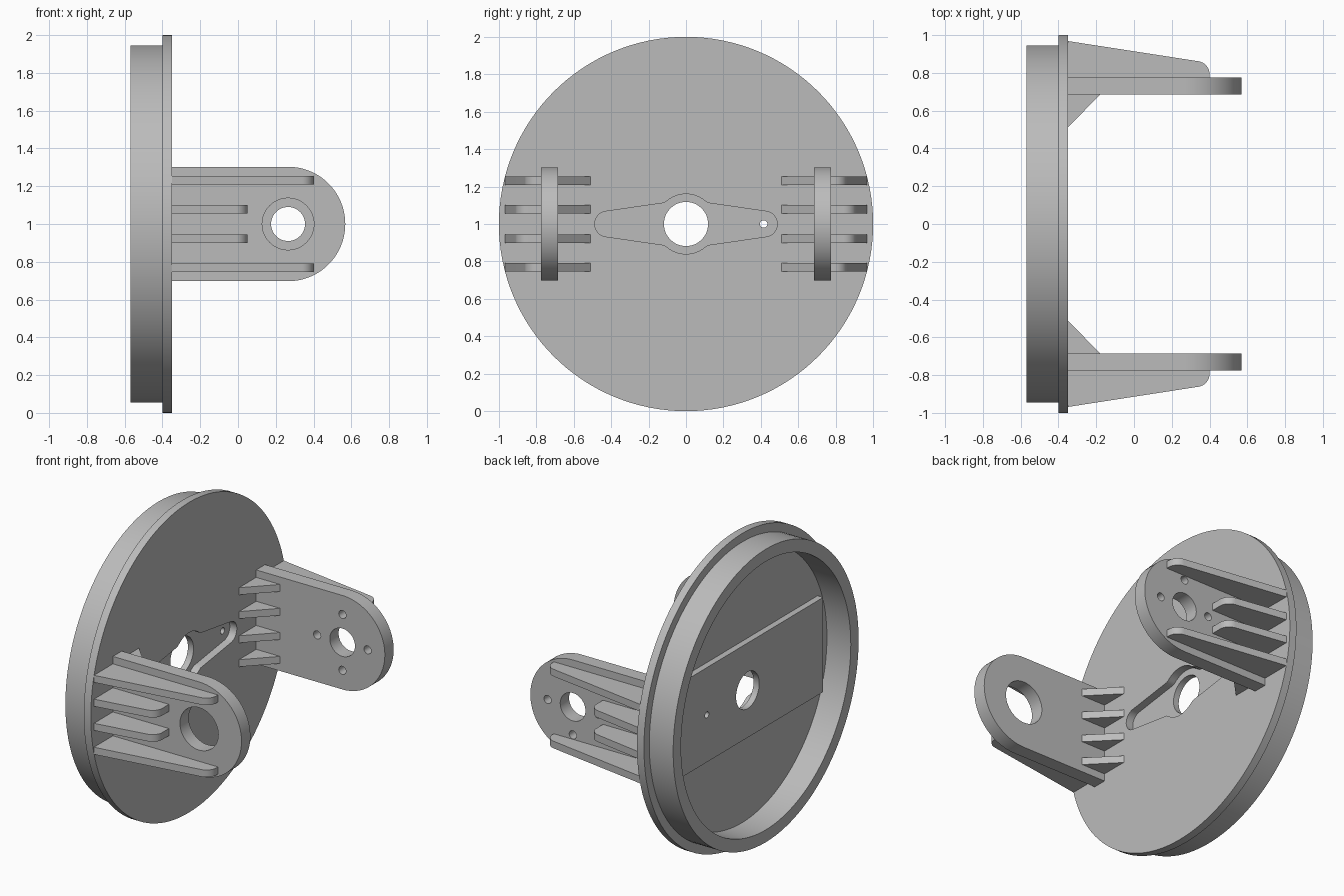
import bpy, bmesh, math
from mathutils import Matrix

if "Cube" in bpy.data.objects:
    bpy.data.objects.remove(bpy.data.objects["Cube"])

grey = bpy.data.materials.new("matte grey")
grey.use_nodes = True
COLOUR = (0.5, 0.5, 0.5, 1)
grey.diffuse_color = COLOUR
grey.node_tree.nodes["Principled BSDF"].inputs["Base Color"].default_value = COLOUR

# Local (u, v, depth) to world frames
ALONG_X = Matrix(((0, 0, 1, 0), (1, 0, 0, 0), (0, 1, 0, 0), (0, 0, 0, 1)))
ALONG_Y = Matrix(((1, 0, 0, 0), (0, 0, -1, 0), (0, 1, 0, 0), (0, 0, 0, 1)))
ALONG_Z = Matrix.Identity(4)


def arc(u, v, r, start=0, end=360, steps=24):
    """Points on an arc; a full circle leaves out the repeated end."""
    count = steps if end - start == 360 else steps + 1
    angles = [math.radians(start + (end - start) * i / steps) for i in range(count)]
    return [(u + r * math.cos(a), v + r * math.sin(a)) for a in angles]


def prism(name, loops, low, high, frame):
    """Extrude an outline with holes between two depths."""
    curve = bpy.data.curves.new(name, 'CURVE')
    curve.dimensions = '2D'
    curve.fill_mode = 'BOTH'
    curve.extrude = (high - low) / 2
    for loop in loops:
        spline = curve.splines.new('POLY')
        spline.points.add(len(loop) - 1)
        for point, (u, v) in zip(spline.points, loop):
            point.co = (u, v, 0, 1)
        spline.use_cyclic_u = True
    ob = bpy.data.objects.new(name, curve)
    bpy.context.collection.objects.link(ob)
    bpy.ops.object.select_all(action='DESELECT')
    ob.select_set(True)
    bpy.context.view_layer.objects.active = ob
    bpy.ops.object.convert(target='MESH')
    ob = bpy.context.view_layer.objects.active
    mesh = ob.data
    mesh.transform(frame @ Matrix.Translation((0, 0, (low + high) / 2)))
    bm = bmesh.new()
    bm.from_mesh(mesh)
    bmesh.ops.remove_doubles(bm, verts=bm.verts, dist=0.0001)
    bmesh.ops.recalc_face_normals(bm, faces=bm.faces)
    bm.to_mesh(mesh)
    bm.free()
    mesh.materials.clear()
    mesh.materials.append(grey)
    bpy.ops.object.shade_smooth_by_angle(angle=math.radians(30))
    return ob


# Round face plate with a tapered two-arm recess
half = [(0.14, 0.9), (0.125, 0.885)][::-1]
right_arm = [(0.12, 0.888), (0.15, 0.882 + 0.01)] + arc(0.42, 1, 0.068, -80, 80, 16) + [(0.15, 1.108), (0.12, 1.112)]
hub_top = arc(0, 1, 0.16, 50, 130, 14)
left_arm = [(-u, 2 - v) for u, v in right_arm]
hub_bottom = arc(0, 1, 0.16, 230, 310, 14)
recess = right_arm + hub_top + left_arm + hub_bottom
prism("face_plate", [arc(0, 1, 1, steps=128), recess], -0.4, -0.35, ALONG_X)

# Rear locating rim
prism("rear_rim", [arc(0, 1, 0.945, steps=128), arc(0, 1, 0.865, steps=128)],
      -0.57, -0.4, ALONG_X)

# Backing band behind the recess, with shaft and screw holes
band = [(-0.77, 0.695), (0.77, 0.695), (0.77, 1.305), (-0.77, 1.305)]
prism("backing_band", [band, arc(0, 1, 0.118, steps=48), arc(0.415, 1, 0.02)],
      -0.44, -0.4, ALONG_X)

# Bracket arms: one with a bearing bore, one with a shaft hole and four screws
CX, R = 0.265, 0.303
arm = [(-0.35, 1 - R)] + arc(CX, 1, R, -90, 90, 40) + [(-0.35, 1 + R)]
bore = [arc(CX, 1, 0.137, steps=48)]
mount = [arc(CX, 1, 0.09, steps=48)]
for k in range(4):
    a = k * math.pi / 2
    mount.append(arc(CX + 0.18 * math.cos(a), 1 + 0.18 * math.sin(a), 0.026))
prism("front_arm", [arm] + bore, 0.685, 0.775, ALONG_Y)
prism("back_arm", [arm] + mount, -0.775, -0.685, ALONG_Y)


def outer_rib(end, shoulder):
    """Tapered rib with a rounded free end."""
    r = 0.07
    return ([(-0.35, 0.77), (-0.35, 0.968)]
            + arc(end - r, shoulder - r, r, 0, 82, 12)[::-1] + [(end, 0.77)])


# Ribs outside each arm and triangular gussets inside
gusset = [(-0.35, 0.51), (-0.35, 0.69), (-0.175, 0.69)]
for side, label in ((-1, "front"), (1, "back")):
    for i, z in enumerate((0.768, 0.922, 1.078, 1.232)):
        rib = outer_rib(0.4, 0.862) if i in (0, 3) else outer_rib(0.05, 0.912)
        for part, outline in (("rib", rib), ("gusset", gusset)):
            prism(f"{label}_{part}_{i + 1}", [[(x, side * y) for x, y in outline]],
                  z - 0.023, z + 0.023, ALONG_Z)
